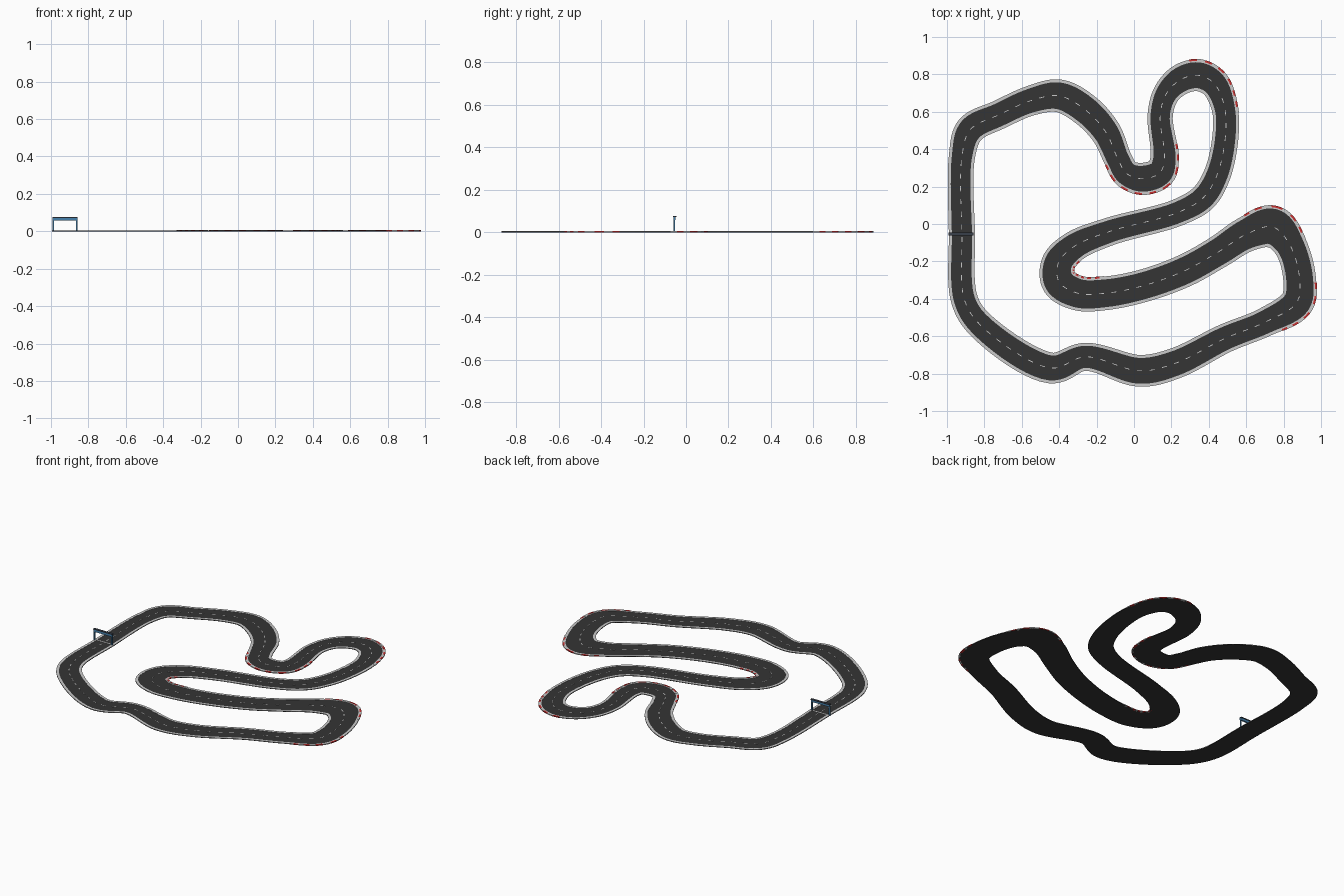
import bpy, bmesh
from mathutils import Vector

if "Cube" in bpy.data.objects:
    bpy.data.objects.remove(bpy.data.objects["Cube"])

# Track path, driven clockwise: centre x, centre y, full width
PATH = [(-.92, -.05, .14), (-.92, .36, .14), (-.875, .505, .16), (-.72, .585, .155), (-.55, .66, .16),
        (-.40, .685, .175), (-.26, .61, .175), (-.15, .49, .165), (-.085, .345, .15), (-.04, .27, .155),
        (.045, .242, .17), (.14, .275, .165), (.163, .36, .15), (.14, .58, .135), (.175, .70, .145),
        (.255, .775, .165), (.345, .795, .17), (.43, .75, .16), (.485, .62, .14), (.488, .46, .14),
        (.445, .265, .145), (.37, .14, .15), (.23, .06, .145), (-.13, -.04, .15), (-.32, -.12, .165),
        (-.405, -.21, .18), (-.40, -.31, .19), (-.30, -.37, .185), (-.15, -.37, .18), (.05, -.33, .175),
        (.27, -.25, .175), (.45, -.15, .175), (.60, -.055, .19), (.74, -.015, .225), (.835, -.115, .18),
        (.885, -.29, .175), (.87, -.42, .18), (.70, -.525, .155), (.49, -.61, .155), (.22, -.745, .165),
        (.03, -.785, .17), (-.26, -.71, .15), (-.445, -.77, .165), (-.80, -.56, .155), (-.905, -.41, .145)]
# Red-and-white kerbs: side (+1 left of travel, -1 right), first and last path station
KERBS = [(-1, 8, 12.3), (1, 15.6, 18.2), (1, 24.2, 28), (1, 32.2, 34), (1, 35.2, 36.7)]
KERBS[0] = (-1, 8, 12.3)
N, SUB, RIM = len(PATH), 10, .016


def station(t):
    """Centripetal Catmull-Rom sample at path station t."""
    i, u = int(t) % N, t - int(t)
    p = [Vector(PATH[(i + k) % N]) for k in (-1, 0, 1, 2)]
    k = [0]
    for a, b in zip(p, p[1:]):
        k.append(k[-1] + (b - a).length ** .5)
    x = k[1] + u * (k[2] - k[1])
    mix = lambda a, b, m, n: a * ((k[n] - x) / (k[n] - k[m])) + b * ((x - k[m]) / (k[n] - k[m]))
    a, b, c = mix(p[0], p[1], 0, 1), mix(p[1], p[2], 1, 2), mix(p[2], p[3], 2, 3)
    return mix(mix(a, b, 0, 2), mix(b, c, 1, 3), 1, 2)


def frame(t):
    p = station(t % N)
    d = station((t + .3) % N) - station((t - .3) % N)
    return Vector((p.x, p.y, 0)), Vector((-d.y, d.x, 0)).normalized(), p.z / 2


def material(name, rgb):
    m = bpy.data.materials.new(name)
    m.diffuse_color = (*rgb, 1)
    m.use_nodes = True
    m.node_tree.nodes["Principled BSDF"].inputs["Base Color"].default_value = m.diffuse_color
    return m


ASPHALT = material("asphalt", (.035, .035, .035))
LIGHT = material("pale_paint", (.6, .6, .58))
RED = material("kerb_red", (.6, .03, .03))
BLUE = material("gantry_blue", (.06, .22, .42))
DARK = material("dark_panel", (.04, .05, .07))


def finish(name, bm, mats):
    bmesh.ops.recalc_face_normals(bm, faces=bm.faces)
    me = bpy.data.meshes.new(name)
    bm.to_mesh(me)
    bm.free()
    for m in mats:
        me.materials.append(m)
    bpy.context.collection.objects.link(bpy.data.objects.new(name, me))


def sweep(bm, ts, section, closed=False, mat=0):
    """Sweep a four-sided section (function of half width) along the track."""
    rings = []
    for t in ts:
        c, n, h = frame(t)
        rings.append([bm.verts.new(c + n * o + Vector((0, 0, z))) for o, z in section(h)])
    for a, b in zip(rings, rings[1:] + rings[:1] if closed else rings[1:]):
        for j in range(4):
            bm.faces.new((a[j], a[j - 1], b[j - 1], b[j])).material_index = mat
    if not closed:
        for r in (rings[0], rings[-1]):
            bm.faces.new(r).material_index = mat


def band(lo, hi, z0, z1):
    return lambda h: [(lo(h), z0), (hi(h), z0), (hi(h), z1), (lo(h), z1)]


LOOP = [i / SUB for i in range(N * SUB)]

# Road surface
bm = bmesh.new()
sweep(bm, LOOP, band(lambda h: -h, lambda h: h, 0, .004), True)
finish("road_surface", bm, [ASPHALT])

# Pale rims along both edges
for s, name in ((1, "left_rim"), (-1, "right_rim")):
    bm = bmesh.new()
    sweep(bm, LOOP, band(lambda h: s * (h - RIM), lambda h: s * h, .001, .005), True)
    finish(name, bm, [LIGHT])

# Equal-length spacing for dashes and kerb blocks
dist = [0]
for a, b in zip(LOOP, LOOP[1:] + [0]):
    dist.append(dist[-1] + (frame(b)[0] - frame(a)[0]).length)


def at(d):
    d %= dist[-1]
    i = next(i for i in range(len(LOOP)) if dist[i + 1] >= d)
    return (i + (d - dist[i]) / (dist[i + 1] - dist[i])) / SUB


# Dashed centre line
bm = bmesh.new()
count = round(dist[-1] / .068)
for i in range(count):
    d = (i + .3) * dist[-1] / count
    sweep(bm, [at(d), at(d + .014), at(d + .028)],
          band(lambda h: -.002, lambda h: .002, .003, .0048))
finish("centre_dashes", bm, [LIGHT])

# Kerb blocks, alternating red and white
bm = bmesh.new()
for side, t0, t1 in KERBS:
    d0, d1 = dist[round(t0 * SUB)], dist[round(t1 * SUB)]
    n = round((d1 - d0) / .026)
    for i in range(n):
        a, b = d0 + (d1 - d0) * i / n, d0 + (d1 - d0) * (i + 1) / n
        sweep(bm, [at(a), at((a + b) / 2), at(b - .0001)],
              band(lambda h: side * (h - .009), lambda h: side * (h + .002), 0, .006), mat=i % 2)
finish("kerbs", bm, [RED, LIGHT])


def box(name, centre, size, mat):
    bm = bmesh.new()
    bmesh.ops.create_cube(bm, size=1)
    for v in bm.verts:
        v.co = Vector([c + q * s for c, q, s in zip(centre, v.co, size)])
    finish(name, bm, [mat])


# Start line and gantry
box("start_line", (-.925, -.05, .004), (.11, .008, .002), LIGHT)
for x, name in ((-.988, "gantry_left_post"), (-.862, "gantry_right_post")):
    box(name, (x, -.055, .036), (.008, .008, .072), BLUE)
box("gantry_beam", (-.925, -.055, .066), (.134, .01, .016), BLUE)
box("gantry_top_rail", (-.925, -.053, .074), (.136, .016, .004), DARK)
